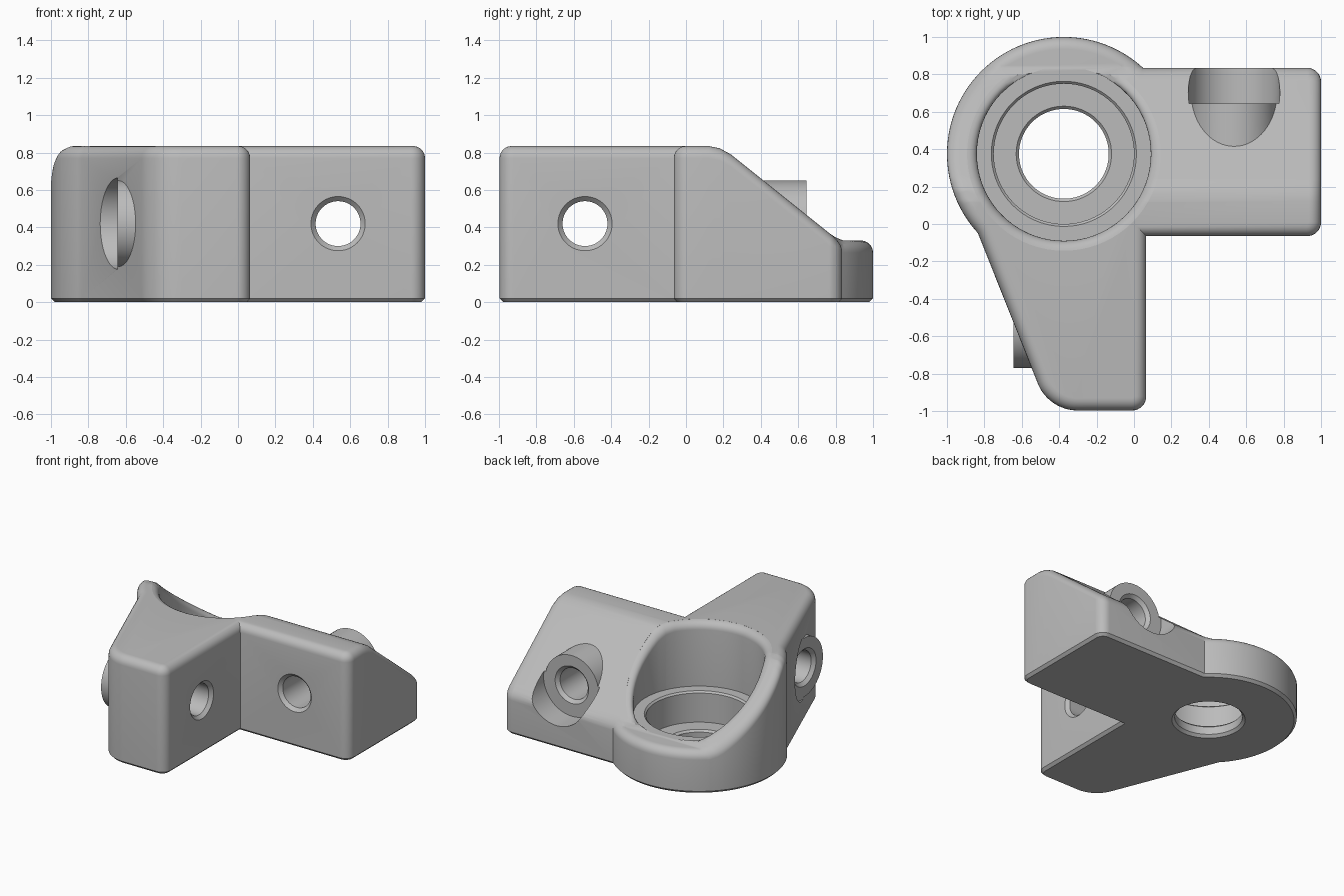
import bpy, bmesh, math
from mathutils import Vector, Matrix

if "Cube" in bpy.data.objects:
    bpy.data.objects.remove(bpy.data.objects["Cube"])

H = 0.835                      # full height
BX, BY, BR = -0.375, 0.375, 0.625   # bearing boss centre and radius
# side profile of the top: (y, z)
PROFILE = [(-2, H), (0.12, H), (0.18, 0.823), (0.24, 0.79), (0.77, 0.366),
           (0.80, 0.346), (0.84, 0.33), (2, 0.33)]

grey = bpy.data.materials.new("light_grey")
grey.diffuse_color = (0.5, 0.5, 0.5, 1)
grey.use_nodes = True
grey.node_tree.nodes["Principled BSDF"].inputs["Base Color"].default_value = grey.diffuse_color


def top_height(y):
    for (y0, z0), (y1, z1) in zip(PROFILE, PROFILE[1:]):
        if y <= y1:
            return z0 + (z1 - z0) * (y - y0) / (y1 - y0)
    return PROFILE[-1][1]


def arc(cx, cy, r, a0, a1, n):
    return [Vector((cx + r * math.cos(a0 + (a1 - a0) * i / n),
                    cy + r * math.sin(a0 + (a1 - a0) * i / n))) for i in range(n + 1)]


def corner(prev, p, nxt, r, n=8):
    """Round a convex corner of a counter-clockwise outline."""
    p = Vector(p)
    u, v = (Vector(prev) - p).normalized(), (Vector(nxt) - p).normalized()
    half = u.angle(v) / 2
    c = p + (u + v).normalized() * (r / math.sin(half))
    a, b = p + u * (r / math.tan(half)) - c, p + v * (r / math.tan(half)) - c
    a0 = math.atan2(a.y, a.x)
    turn = (math.atan2(b.y, b.x) - a0) % (2 * math.pi)
    return arc(c.x, c.y, r, a0, a0 + turn, n)


def inset(pts, d):
    out = []
    for i, p in enumerate(pts):
        e1 = (p - pts[i - 1]).normalized()
        e2 = (pts[(i + 1) % len(pts)] - p).normalized()
        n1, n2 = Vector((-e1.y, e1.x)), Vector((-e2.y, e2.x))
        out.append(p + (n1 + n2) * (d / (1 + n1.dot(n2))))
    return out


def new_object(name, bm):
    bmesh.ops.recalc_face_normals(bm, faces=bm.faces)
    me = bpy.data.meshes.new(name)
    bm.to_mesh(me)
    bm.free()
    ob = bpy.data.objects.new(name, me)
    me.materials.append(grey)
    bpy.context.collection.objects.link(ob)
    return ob


def skin(bm, rings):
    vs = [[bm.verts.new(co) for co in ring] for ring in rings]
    n = len(vs[0])
    bm.faces.new(vs[0][::-1])
    bm.faces.new(vs[-1])
    for a, b in zip(vs, vs[1:]):
        for i in range(n):
            j = (i + 1) % n
            bm.faces.new((a[i], a[j], b[j], b[i]))


def loft(name, outline, levels, floor=0.0):
    """Stack inset outlines, then drop the upper levels onto the side profile."""
    bm = bmesh.new()
    skin(bm, [[(p.x, p.y, z) for p in inset(outline, d)] for d, z in levels])
    for y, _ in PROFILE[1:-1]:
        bmesh.ops.bisect_plane(bm, geom=bm.verts[:] + bm.edges[:] + bm.faces[:],
                               dist=1e-5, plane_co=(0, y, 0), plane_no=(0, 1, 0))
    for v in bm.verts:
        if v.co.z > 0.4:
            v.co.z = max(v.co.z + top_height(v.co.y) - H, floor + (v.co.z - 0.7) * 0.1)
    return new_object(name, bm)


def lathe(name, axis, centre, profile, n=64):
    """Solid of revolution: profile is (radius, position along axis)."""
    bm = bmesh.new()
    skin(bm, [[(p.x, p.y, t) for p in arc(0, 0, r, 0, 2 * math.pi, n)[:-1]]
              for r, t in profile])
    rot = {'X': Matrix.Rotation(math.pi / 2, 4, 'Y'),
           'Y': Matrix.Rotation(-math.pi / 2, 4, 'X'), 'Z': Matrix.Identity(4)}[axis]
    bm.transform(Matrix.Translation(centre) @ rot)
    return new_object(name, bm)


# plan outline: front arm, side arm and round boss
A, B, C, D = (0.065, -0.997), (0.065, -0.065), (1, -0.065), (1, 0.835)
jx = math.sqrt(BR ** 2 - (0.835 - BY) ** 2)
a0 = math.atan2(0.835 - BY, jx)
a1 = math.atan2(-0.423, -0.46) + 2 * math.pi
S = (-0.457, -0.997)
boss_end = (BX + BR * math.cos(a1), BY + BR * math.sin(a1))
outline = (corner(S, A, B, 0.075) + [Vector(B)] + corner(B, C, D, 0.075)
           + corner(C, D, (BX, 0.835), 0.075)
           + arc(BX, BY, BR, a0, a1, 56) + corner(boss_end, S, A, 0.23, 12))

# bracket body with bottom chamfer and rounded top edge
R = 0.065
levels = [(0.02, 0), (0, 0.02)]
levels += [(R * (1 - math.cos(t)), H - R + R * math.sin(t))
           for t in (i * math.pi / 12 for i in range(7))]
body = loft("bracket_body", outline, levels)

# flared bearing pocket
F = 0.06
flare = [(0, 0.335)] + [(-F * (1 - math.cos(t)), H - F + F * math.sin(t))
                        for t in (i * math.pi / 13 for i in range(7))]
flare.append((-F, H + 0.2))
pocket = loft("pocket_cutter", arc(BX, BY, 0.465, 0, 2 * math.pi, 72)[:-1], flare, 0.335)

# stepped bearing bore
bore = lathe("bore_cutter", 'Z', (BX, BY, 0),
             [(0.28, -0.02), (0.24, 0.02), (0.24, 0.08), (0.255, 0.095),
              (0.375, 0.095), (0.375, 0.322), (0.392, 0.339), (0.392, 0.7)], 72)

steps = [('DIFFERENCE', pocket), ('DIFFERENCE', bore)]

# screw bosses, spot faces and chamfered screw holes: axis, centre, near, far, direction
for name, axis, centre, seat, face, s in (
        ("side", 'Y', (0.535, 0, 0.42), 0.645, -0.065, 1),
        ("front", 'X', (0, -0.54, 0.42), -0.645, 0.065, -1)):
    steps.append(('UNION', lathe(name + "_screw_boss", axis, centre,
                                 [(0.23, seat - s * 0.38), (0.23, seat + s * 0.08)])))
    steps.append(('DIFFERENCE', lathe(name + "_spot_face", axis, centre,
                                      [(0.245, seat), (0.245, seat + s * 0.7)])))
    steps.append(('DIFFERENCE', lathe(name + "_screw_hole", axis, centre,
                                      [(0.17, face - s * 0.025), (0.12, face + s * 0.025),
                                       (0.12, seat - s * 0.025), (0.17, seat + s * 0.025)])))

bpy.context.view_layer.objects.active = body
body.select_set(True)
for op, tool in steps:
    tool.hide_render = True
    mod = body.modifiers.new(tool.name, 'BOOLEAN')
    mod.operation = op
    mod.solver = 'EXACT'
    mod.object = tool
    bpy.ops.object.modifier_apply(modifier=mod.name)
    bpy.data.objects.remove(tool, do_unlink=True)

bpy.ops.object.shade_smooth_by_angle(angle=math.radians(30))
